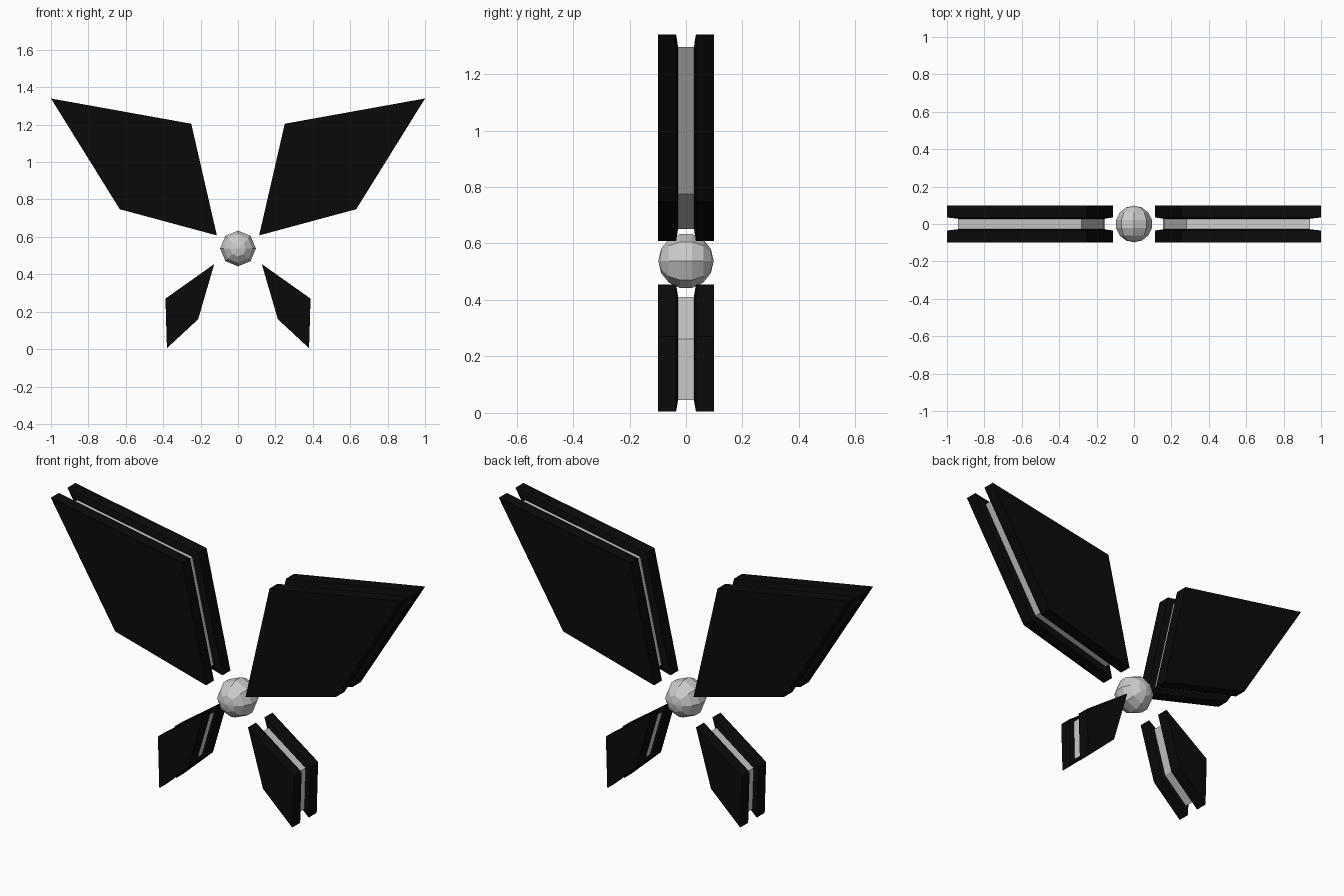
import bpy, bmesh
from math import pi
from mathutils import Matrix

if "Cube" in bpy.data.objects:
    bpy.data.objects.remove(bpy.data.objects["Cube"])

black = bpy.data.materials.new("black")
black.diffuse_color = (0.003, 0.003, 0.003, 1)
black.use_nodes = True
black.node_tree.nodes["Principled BSDF"].inputs["Base Color"].default_value = black.diffuse_color

UPPER = [(0.25, 1.205), (1.0, 1.34), (0.632, 0.748), (0.113, 0.608)]
LOWER = [(0.127, 0.455), (0.388, 0.27), (0.38, 0.005), (0.213, 0.16)]


def shrink(pts, s):
    cx = sum(p[0] for p in pts) / len(pts)
    cz = sum(p[1] for p in pts) / len(pts)
    return [(cx + (x - cx) * s, cz + (z - cz) * s) for x, z in pts]


def loft(name, sections, side, mat=None):
    """Skin a stack of (outline, y) sections and cap both ends."""
    bm = bmesh.new()
    loops = [[bm.verts.new((side * x, y, z)) for x, z in pts] for pts, y in sections]
    for a, b in zip(loops, loops[1:]):
        for i in range(len(a)):
            j = (i + 1) % len(a)
            bm.faces.new((a[i], a[j], b[j], b[i]))
    bm.faces.new(loops[0])
    bm.faces.new(loops[-1])
    bmesh.ops.recalc_face_normals(bm, faces=bm.faces)
    finish(name, bm, mat)


def finish(name, bm, mat=None):
    me = bpy.data.meshes.new(name)
    bm.to_mesh(me)
    bm.free()
    if mat:
        me.materials.append(mat)
    bpy.context.collection.objects.link(bpy.data.objects.new(name, me))


# Wings: grey core between two black plates with slightly sloped inner faces
for part, outline, scale in (("upper", UPPER, 0.88), ("lower", LOWER, 0.81)):
    inner = shrink(outline, scale)
    for label, side in (("right", 1), ("left", -1)):
        loft(f"{part}_{label}_core", [(inner, -0.028), (inner, 0.028)], side)
        for face, d in (("front", -1), ("back", 1)):
            loft(f"{part}_{label}_{face}_plate",
                 [(outline, d * 0.1), (outline, d * 0.035), (inner, d * 0.028)],
                 side, black)

# Central low-poly ball with its poles along y
bm = bmesh.new()
bmesh.ops.create_uvsphere(bm, u_segments=8, v_segments=7, radius=0.098,
                          matrix=Matrix.Translation((0, 0, 0.538)) @ Matrix.Rotation(pi / 2, 4, 'X'))
finish("centre_ball", bm)
